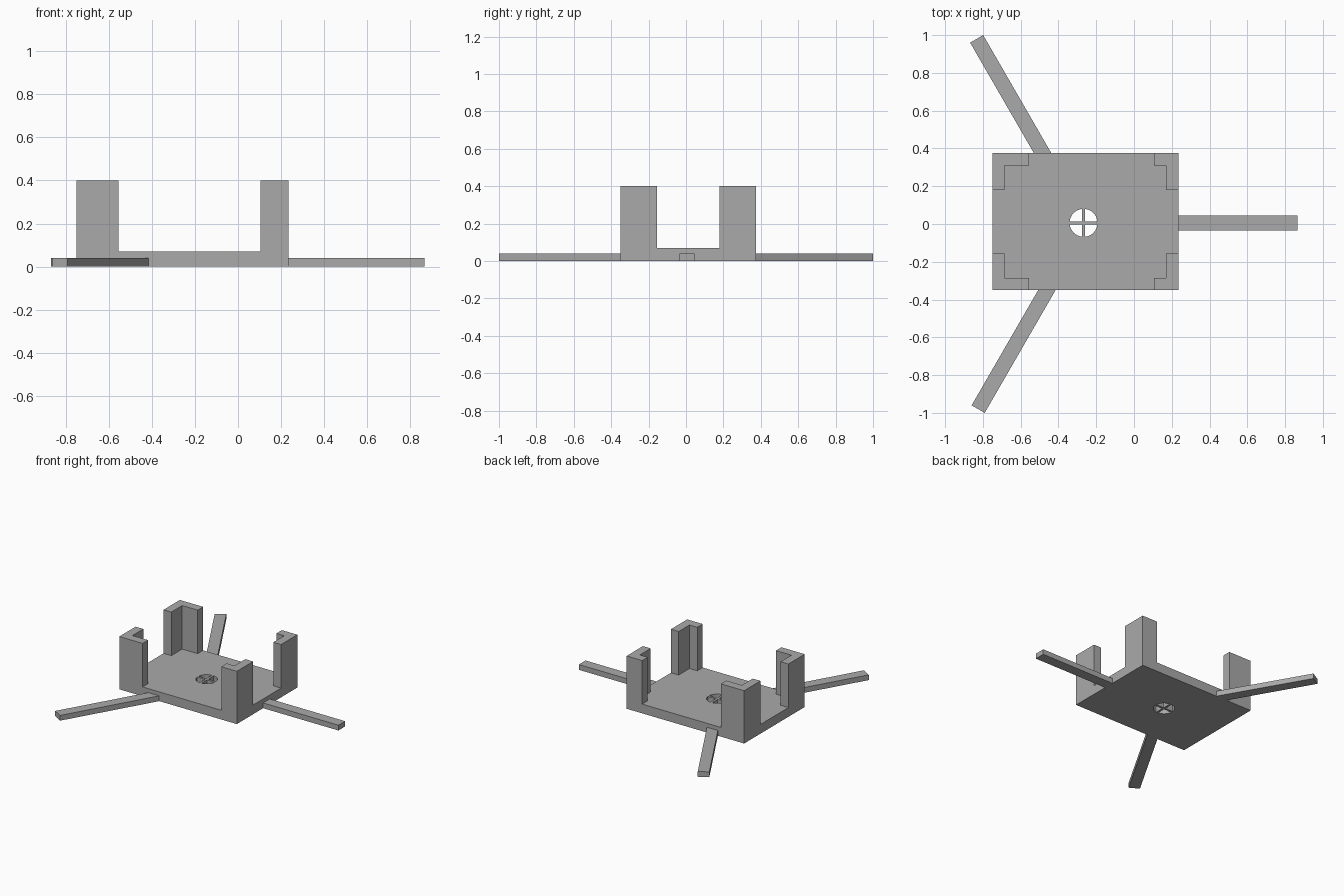
import bpy, bmesh, math
from mathutils import Vector

if "Cube" in bpy.data.objects:
    bpy.data.objects.remove(bpy.data.objects["Cube"])

grey = bpy.data.materials.new("plain grey")
grey.diffuse_color = (0.4, 0.4, 0.4, 1)
grey.use_nodes = True
grey.node_tree.nodes["Principled BSDF"].inputs["Base Color"].default_value = grey.diffuse_color

X0, X1, Y0, Y1 = -0.75, 0.235, -0.35, 0.375   # plate outline
PLATE_H, POST_H, LEG_H = 0.07, 0.40, 0.04
WALL, LEG_W = 0.065, 0.08


def prism(name, outline, z0, z1):
    """Extrude a flat outline between two heights."""
    bm = bmesh.new()
    face = bm.faces.new([bm.verts.new((x, y, z0)) for x, y in outline])
    top = bmesh.ops.extrude_face_region(bm, geom=[face])["geom"]
    verts = [v for v in top if isinstance(v, bmesh.types.BMVert)]
    bmesh.ops.translate(bm, verts=verts, vec=(0, 0, z1 - z0))
    bmesh.ops.recalc_face_normals(bm, faces=bm.faces)
    mesh = bpy.data.meshes.new(name)
    bm.to_mesh(mesh)
    bm.free()
    mesh.materials.append(grey)
    obj = bpy.data.objects.new(name, mesh)
    bpy.context.collection.objects.link(obj)
    return obj


# Base plate with a round vent split by a cross
plate = prism("base_plate", [(X0, Y0), (X1, Y0), (X1, Y1), (X0, Y1)], 0, PLATE_H)
CX, CY, R, BAR = -0.267, 0.006, 0.074, 0.008
a0 = math.asin(BAR / R)
for q in range(4):
    pts = [Vector((BAR, BAR))]
    for i in range(9):
        a = a0 + (math.pi / 2 - 2 * a0) * i / 8
        pts.append(Vector((R * math.cos(a), R * math.sin(a))))
    turn = q * math.pi / 2
    c, s = math.cos(turn), math.sin(turn)
    outline = [(CX + p.x * c - p.y * s, CY + p.x * s + p.y * c) for p in pts]
    cutter = prism(f"vent_cutter_{q}", outline, -0.1, 0.2)
    cutter.hide_render = True
    cutter.hide_set(True)
    mod = plate.modifiers.new(f"vent_{q}", "BOOLEAN")
    mod.operation, mod.solver, mod.object = "DIFFERENCE", "EXACT", cutter

# Apply the vent cuts and drop the cutters
bpy.context.view_layer.update()
cut = bpy.data.meshes.new_from_object(
    plate.evaluated_get(bpy.context.evaluated_depsgraph_get()))
plate.modifiers.clear()
plate.data = cut
for obj in [o for o in bpy.data.objects if o.name.startswith("vent_cutter")]:
    bpy.data.objects.remove(obj)

# L-shaped corner posts: corner, inward direction, arm length along x
ARM_Y = 0.195
for name, x, y, sx, sy, arm in (
        ("front_left", X0, Y0, 1, 1, 0.195), ("front_right", X1, Y0, -1, 1, 0.13),
        ("back_left", X0, Y1, 1, -1, 0.195), ("back_right", X1, Y1, -1, -1, 0.13)):
    shape = [(0, 0), (arm, 0), (arm, WALL), (WALL, WALL), (WALL, ARM_Y), (0, ARM_Y)]
    prism(f"{name}_corner_post", [(x + sx * u, y + sy * v) for u, v in shape],
          PLATE_H, POST_H)

# Straight leg on the right
prism("right_leg", [(X1, -0.035), (0.866, -0.035), (0.866, 0.045), (X1, 0.045)], 0, LEG_H)

# Slanted legs, trimmed where they meet the plate edge
for name, end, angle, edge in (("back_leg", (-0.833, 0.98), 120, Y1),
                               ("front_leg", (-0.825, -0.98), 240, Y0)):
    a = math.radians(angle)
    d = Vector((math.cos(a), math.sin(a)))
    side = Vector((-d.y, d.x)) * LEG_W / 2
    tips = [Vector(end) + side, Vector(end) - side]
    roots = [t + d * ((edge - t.y) / d.y) for t in tips]
    prism(name, [tips[0], tips[1], roots[1], roots[0]], 0, LEG_H)
